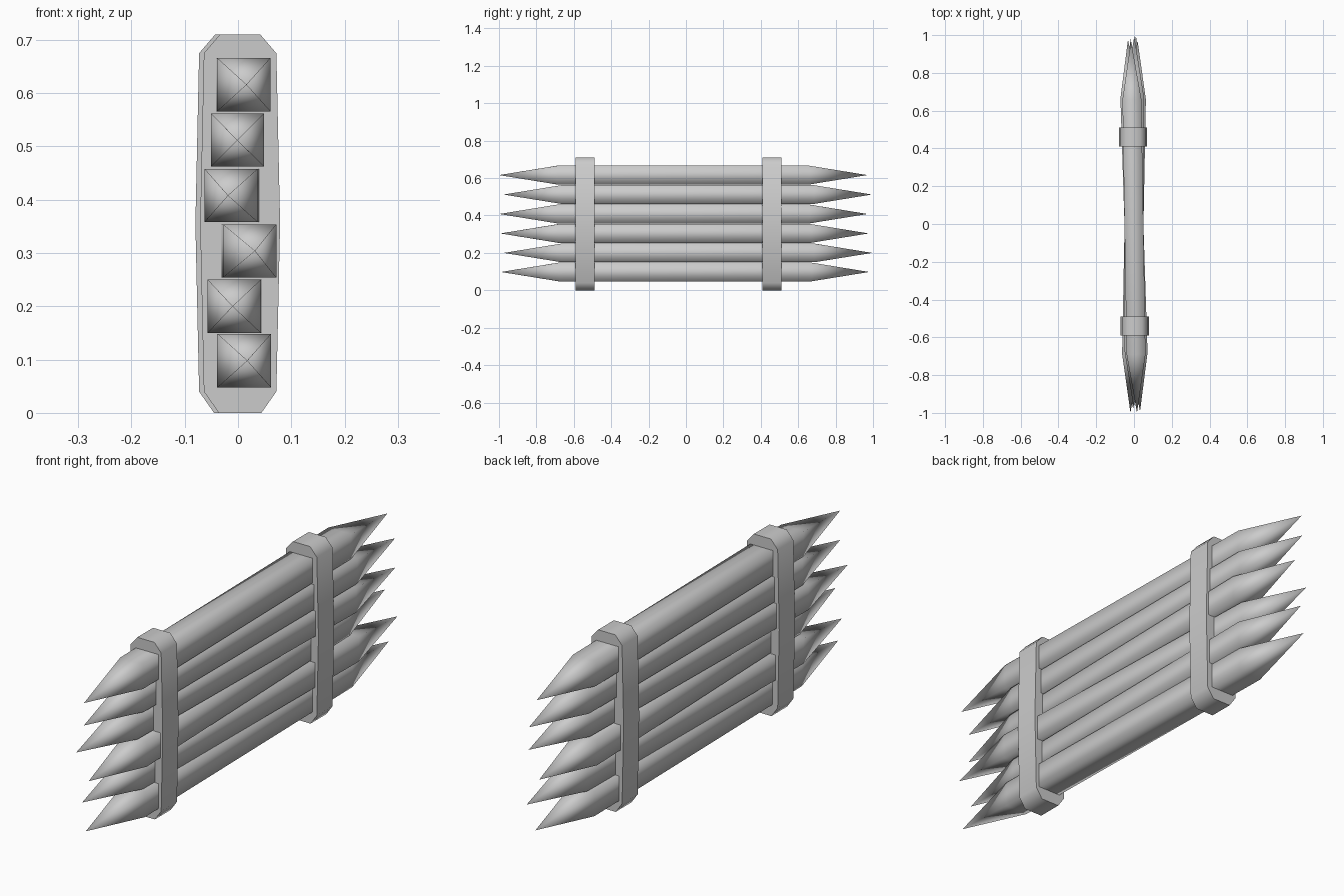
import bpy, math

if "Cube" in bpy.data.objects:
    bpy.data.objects.remove(bpy.data.objects["Cube"])


def make_object(name, verts, faces, loc, yaw=0.0):
    mesh = bpy.data.meshes.new(name)
    mesh.from_pydata(verts, [], faces)
    mesh.update()
    obj = bpy.data.objects.new(name, mesh)
    obj.location = loc
    obj.rotation_euler.z = yaw
    bpy.context.collection.objects.link(obj)
    return obj


def stake(name, z, y, front_x, half=0.05, shoulder=0.675, tip=0.985):
    # Square pole with a pyramid point at both ends, slightly turned about z
    square = [(-half, -half), (half, -half), (half, half), (-half, half)]
    verts = [(a, s * shoulder, b) for s in (-1, 1) for a, b in square]
    verts += [(0, -tip, 0), (0, tip, 0)]
    faces = []
    for i in range(4):
        j = (i + 1) % 4
        faces += [(i, i + 4, j + 4, j), (i, j, 8), (j + 4, i + 4, 9)]
    obj = make_object(name, verts, faces, (0, y, z), math.asin(front_x / 0.68))
    obj.data.shade_smooth()


def band(name, x, y, depth=0.1):
    # Chamfered, slightly bulging strap profile extruded along y
    right = [(0.04, 0), (0.068, 0.04), (0.075, 0.355), (0.068, 0.675), (0.038, 0.71)]
    profile = right + [(-a, b) for a, b in reversed(right)]
    n = len(profile)
    verts = [(a, s * depth / 2, b) for s in (-1, 1) for a, b in profile]
    faces = [tuple(range(n)), tuple(reversed(range(n, 2 * n)))]
    faces += [(i, i + n, (i + 1) % n + n, (i + 1) % n) for i in range(n)]
    obj = make_object(name, verts, faces, (x, y, 0))
    bpy.ops.object.select_all(action='DESELECT')
    obj.select_set(True)
    bpy.context.view_layer.objects.active = obj
    bpy.ops.object.shade_smooth_by_angle(angle=math.radians(60))


# Stakes from bottom to top: height, shift along y, sideways shift at the front
stakes = [(0.098, -0.005, 0.012), (0.200, 0.011, -0.007), (0.304, -0.008, 0.022),
          (0.408, -0.014, -0.013), (0.512, 0.009, -0.001), (0.616, -0.015, 0.011)]
for i, (z, y, fx) in enumerate(stakes):
    stake(f"stake_{i + 1}", z, y, fx)

# Binding bands
band("front_band", 0.004, -0.54)
band("back_band", -0.005, 0.46)
